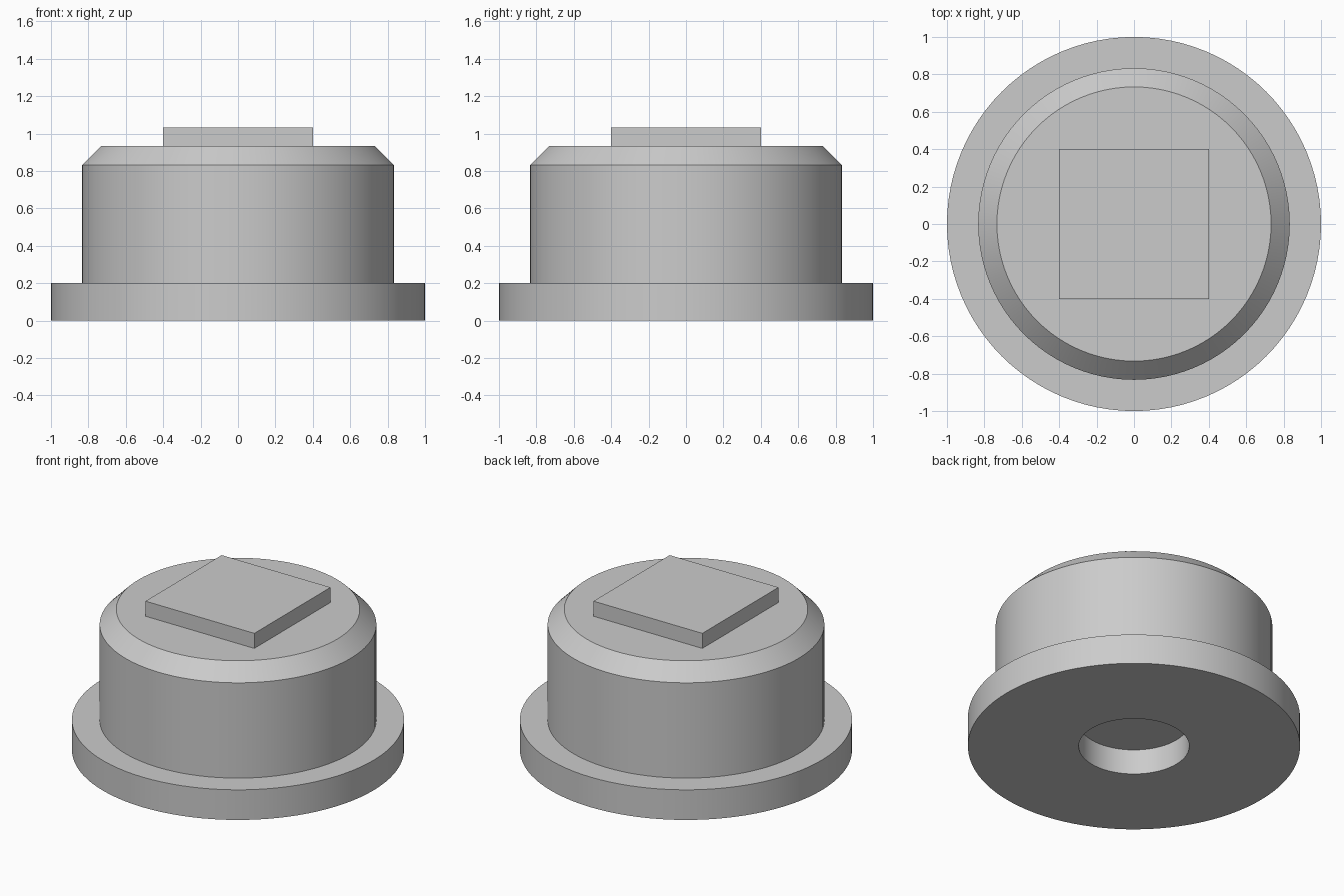
import bpy
import bmesh
import math

SEGMENTS = 96

if "Cube" in bpy.data.objects:
    bpy.data.objects.remove(bpy.data.objects["Cube"], do_unlink=True)

# Single plain grey finish
grey = bpy.data.materials.new("plain grey")
grey.use_nodes = True
grey.diffuse_color = (0.6, 0.6, 0.6, 1)
grey.node_tree.nodes["Principled BSDF"].inputs["Base Color"].default_value = grey.diffuse_color


def add_object(name, bm):
    bmesh.ops.recalc_face_normals(bm, faces=bm.faces)
    mesh = bpy.data.meshes.new(name)
    bm.to_mesh(mesh)
    bm.free()
    mesh.materials.append(grey)
    obj = bpy.data.objects.new(name, mesh)
    bpy.context.collection.objects.link(obj)
    return obj


def lathe(name, profile):
    """Revolve (radius, height) points about z and cap both ends."""
    bm = bmesh.new()
    rings = []
    for radius, z in profile:
        angles = [math.tau * i / SEGMENTS for i in range(SEGMENTS)]
        rings.append([bm.verts.new((radius * math.cos(a), radius * math.sin(a), z))
                      for a in angles])
    for low, high in zip(rings, rings[1:]):
        for i in range(SEGMENTS):
            j = (i + 1) % SEGMENTS
            bm.faces.new((low[i], low[j], high[j], high[i]))
    bm.faces.new(rings[0])
    bm.faces.new(rings[-1])
    return add_object(name, bm)


# Flanged body: blind hole, flange, cylinder wall and chamfered top
body = lathe("flanged_body", [
    (0.333, 0.167), (0.333, 0), (1, 0), (1, 0.2),
    (0.833, 0.2), (0.833, 0.833), (0.733, 0.933),
])
bpy.context.view_layer.objects.active = body
body.select_set(True)
bpy.ops.object.shade_smooth_by_angle(angle=math.radians(30))

# Square pad on the top face
bm = bmesh.new()
bmesh.ops.create_cube(bm, size=1)
bmesh.ops.scale(bm, vec=(0.8, 0.8, 0.1), verts=bm.verts)
bmesh.ops.translate(bm, vec=(0, 0, 0.983), verts=bm.verts)
add_object("square_pad", bm)
